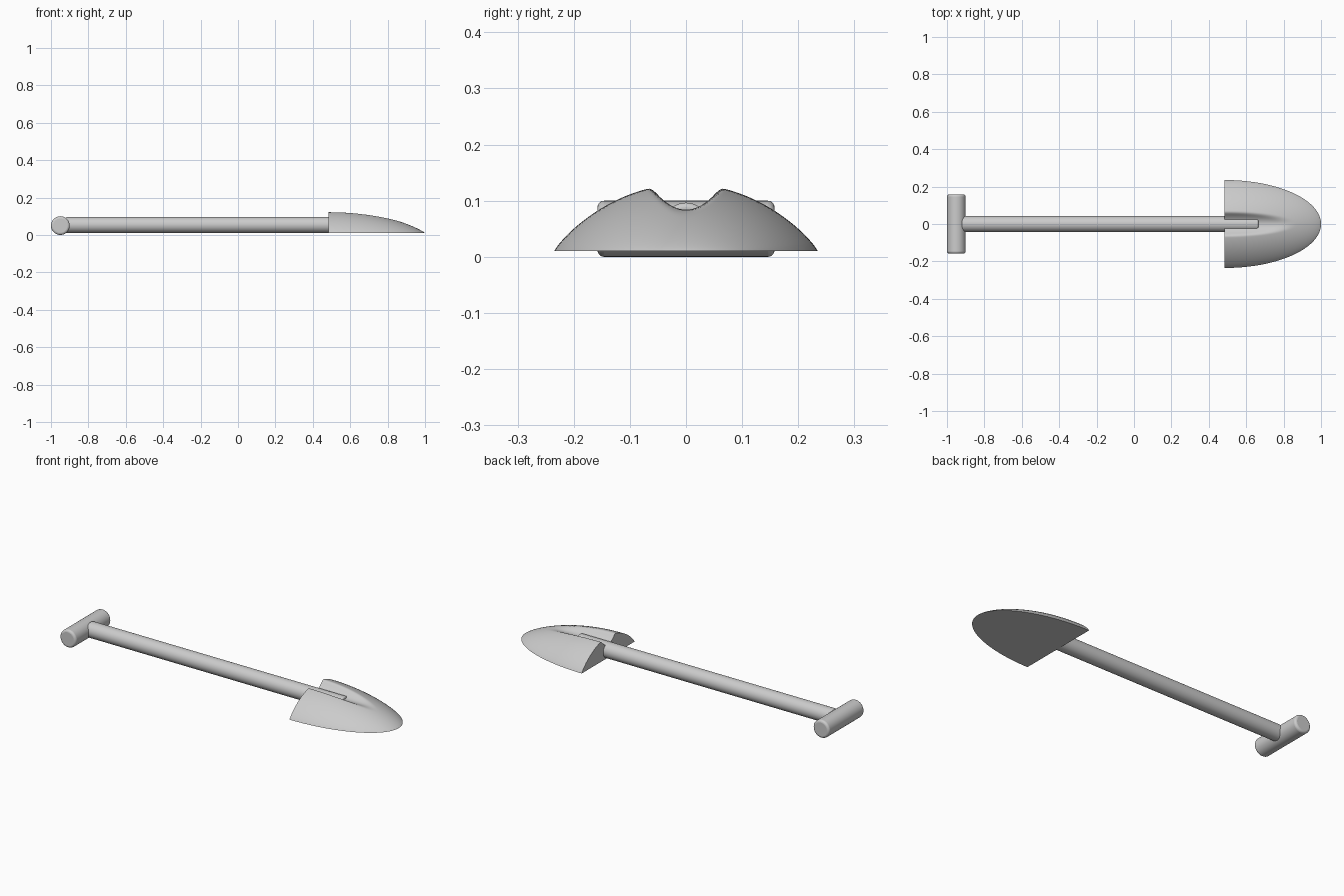
import bpy, bmesh, math

default_cube = bpy.data.objects.get("Cube")
if default_cube:
    bpy.data.objects.remove(default_cube, do_unlink=True)

# Single grey material
grey = bpy.data.materials.new("plain grey")
grey.use_nodes = True
colour = (0.6, 0.6, 0.6, 1)
grey.diffuse_color = colour
grey.node_tree.nodes["Principled BSDF"].inputs["Base Color"].default_value = colour


def finish(obj):
    obj.data.materials.append(grey)
    bpy.ops.object.select_all(action="DESELECT")
    obj.select_set(True)
    bpy.context.view_layer.objects.active = obj
    bpy.ops.object.shade_smooth_by_angle(angle=math.radians(35))


def rod(name, radius, length, location, rotation, bevel):
    """Cylinder with rounded end rims."""
    bpy.ops.mesh.primitive_cylinder_add(vertices=48, radius=radius, depth=length,
                                        location=location, rotation=rotation)
    obj = bpy.context.object
    obj.name = name
    finish(obj)
    mod = obj.modifiers.new("rounded rims", "BEVEL")
    mod.width = bevel
    mod.segments = 4
    mod.limit_method = "ANGLE"
    mod.angle_limit = math.radians(40)


# Handle parts
rod("grip", 0.05, 0.316, (-0.95, 0, 0.05), (math.pi / 2, 0, 0), 0.012)
rod("shaft", 0.043, 1.585, (-0.1275, 0, 0.0535), (0, math.pi / 2, 0), 0.008)

# Blade: half-oval dome with a channel for the shaft
BACK, LENGTH, HALF_WIDTH, BASE, HEIGHT = 0.485, 0.515, 0.235, 0.01, 0.12
ROWS, COLS = 40, 80


def blade_height(u, v):
    y = v * HALF_WIDTH
    dome = BASE + HEIGHT * max(0, 1 - u * u - v * v) ** 0.85
    channel = 0.084 + 10.5 * y * y
    blend = 0.012
    h = max(blend - abs(dome - channel), 0) / blend
    return max(BASE, min(dome, channel) - h * h * blend / 4)


bm = bmesh.new()
grid = []
for i in range(ROWS):
    a = math.pi / 2 * i / ROWS
    row = []
    for j in range(COLS + 1):
        u, v = math.sin(a), math.cos(a) * (2 * j / COLS - 1)
        z = BASE if j in (0, COLS) else blade_height(u, v)
        row.append(bm.verts.new((BACK + LENGTH * u, HALF_WIDTH * v, z)))
    grid.append(row)
tip = bm.verts.new((BACK + LENGTH, 0, BASE))
for near, far in zip(grid, grid[1:]):
    for j in range(COLS):
        bm.faces.new((near[j], far[j], far[j + 1], near[j + 1]))
for j in range(COLS):
    bm.faces.new((grid[-1][j], tip, grid[-1][j + 1]))
# Flat back and underside
bm.faces.new(grid[0])
bm.faces.new([r[0] for r in grid] + [tip] + [r[-1] for r in reversed(grid)])
bmesh.ops.recalc_face_normals(bm, faces=bm.faces)
mesh = bpy.data.meshes.new("blade")
bm.to_mesh(mesh)
bm.free()
blade = bpy.data.objects.new("blade", mesh)
bpy.context.collection.objects.link(blade)
finish(blade)
